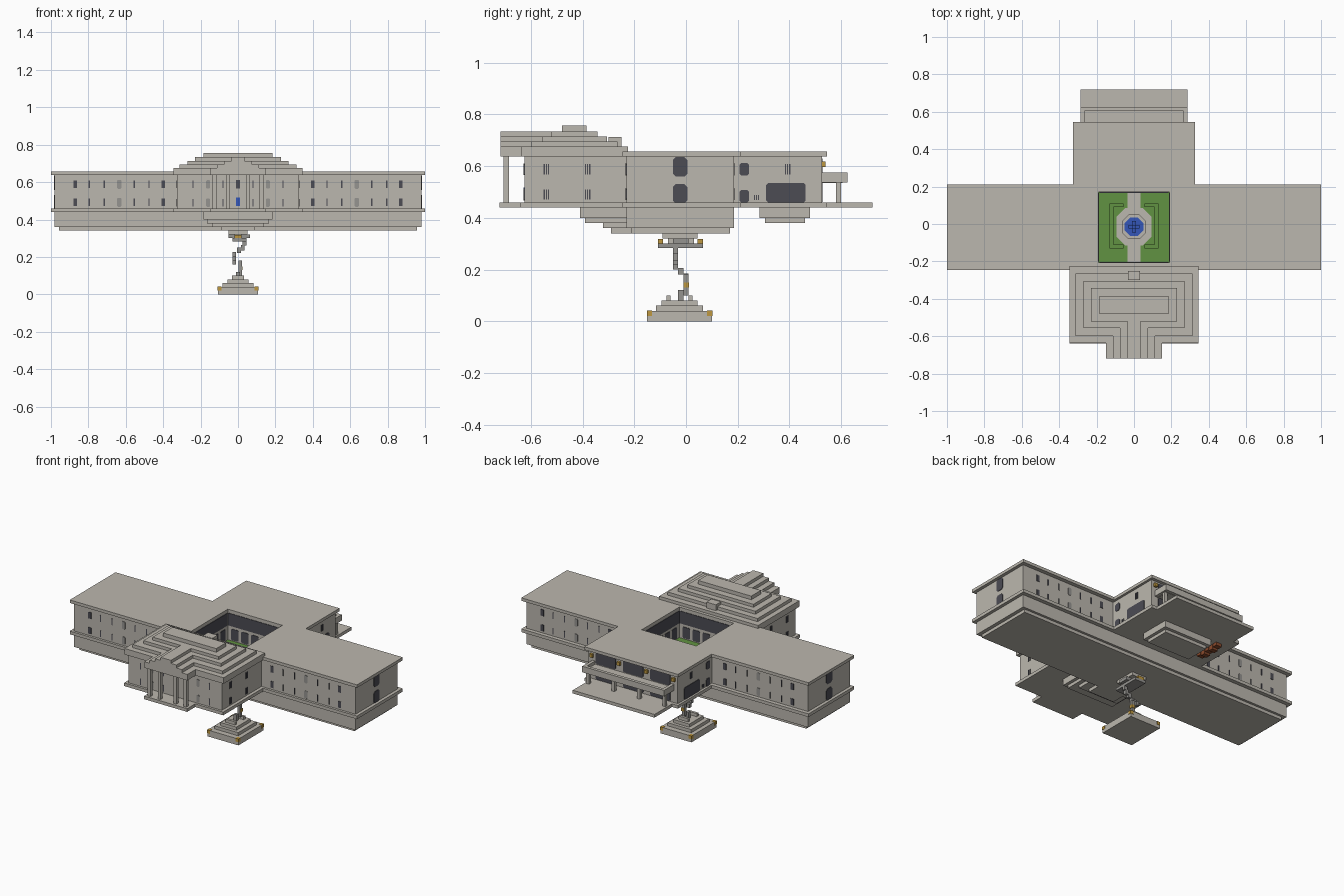
import bpy, bmesh

cube = bpy.data.objects.get("Cube")
if cube:
    bpy.data.objects.remove(cube, do_unlink=True)


def material(name, r, g, b):
    m = bpy.data.materials.new(name)
    m.use_nodes = True
    m.diffuse_color = (r, g, b, 1)
    m.node_tree.nodes["Principled BSDF"].inputs["Base Color"].default_value = (r, g, b, 1)
    return m


STONE = material("pale stone", .50, .475, .425)
GREY = material("mid grey", .30, .295, .28)
DARK = material("dark glass", .072, .072, .088)
GRASS = material("grass green", .12, .29, .054)
WATER = material("water blue", .034, .093, .48)
GOLD = material("lamp gold", .51, .31, .05)
BROWN = material("red brown", .26, .07, .026)


def prism(name, points, lo, hi, mat, axis="z"):
    """Extrude a flat outline from lo to hi along an axis."""
    place = {"z": lambda a, b, h: (a, b, h),
             "y": lambda a, b, h: (a, h, b),
             "x": lambda a, b, h: (h, a, b)}[axis]
    bm = bmesh.new()
    low = [bm.verts.new(place(a, b, lo)) for a, b in points]
    top = [bm.verts.new(place(a, b, hi)) for a, b in points]
    bm.faces.new(low)
    bm.faces.new(top)
    n = len(points)
    for i in range(n):
        j = (i + 1) % n
        bm.faces.new((low[i], low[j], top[j], top[i]))
    bmesh.ops.recalc_face_normals(bm, faces=bm.faces)
    mesh = bpy.data.meshes.new(name)
    bm.to_mesh(mesh)
    bm.free()
    mesh.materials.append(mat)
    ob = bpy.data.objects.new(name, mesh)
    bpy.context.collection.objects.link(ob)
    return ob


def box(name, x0, x1, y0, y1, z0, z1, mat=STONE):
    return prism(name, [(x0, y0), (x1, y0), (x1, y1), (x0, y1)], z0, z1, mat)


def mid(name, x, y0, y1, z0, z1, mat=STONE):
    return box(name, -x, x, y0, y1, z0, z1, mat)


def mirrored(half):
    return half + [(-x, y) for x, y in reversed(half)]


def cut_corners(a, b, w, h, c):
    """Rectangle outline with clipped corners."""
    w, h = w / 2, h / 2
    return [(a - w + c, b - h), (a + w - c, b - h), (a + w, b - h + c), (a + w, b + h - c),
            (a + w - c, b + h), (a - w + c, b + h), (a - w, b + h - c), (a - w, b - h + c)]


def pane(name, axis, wall, a, z, w, h, mat=DARK, clip=.2):
    """Thin window plate on a wall plane."""
    prism(name, cut_corners(a, z, w, h, clip * min(w, h)), wall - .003, wall + .003, mat, axis)


# Floor slab, walls and roof of the cross-shaped building
mid("lower_hull", .98, -.23, .185, .36, .44)
mid("hull_bottom", .957, -.21, .17, .34, .36)
prism("floor_slab", mirrored([(.15, -.72), (.15, -.64), (.345, -.64), (.345, -.245), (1, -.245),
                              (1, .21), (.325, .21), (.325, .545), (.285, .545), (.285, .72)]),
      .44, .46, STONE)
walls = prism("walls", mirrored([(.325, -.625), (.325, -.23), (.98, -.23), (.98, .185),
                                 (.31, .185), (.31, .525)]), .46, .64, STONE)
roof = prism("roof", mirrored([(1, -.245), (1, .21), (.325, .21), (.325, .545)]),
             .637, .656, STONE)

# Courtyard opening
cutter = mid("courtyard_cutter", .19, -.205, .17, .455, .8)
cutter.hide_render = True
for ob in (walls, roof):
    mod = ob.modifiers.new("courtyard", "BOOLEAN")
    mod.operation = "DIFFERENCE"
    mod.solver = "EXACT"
    mod.object = cutter
    bpy.context.view_layer.objects.active = ob
    bpy.ops.object.modifier_apply(modifier=mod.name)
bpy.data.objects.remove(cutter, do_unlink=True)

# Basement steps under the front hall and the back terrace
for x, y, z in ((.185, -.41, .40), (.165, -.39, .38), (.14, -.32, .36), (.09, -.29, .34)):
    mid("front_basement", x, y, -.2, z, .44)
mid("back_basement", .17, .285, .48, .40, .44)
mid("back_basement_bottom", .15, .305, .46, .38, .40)
for i in range(5):
    y = .31 + i * .035
    box("hanging_stair", -.25, -.21, y, y + .03, .42 - (i % 2) * .01, .44, BROWN)

# Stepped front roof with a stepped gable over the porch
tiers = ((.345, -.636, -.225, .637, .675), (.313, -.60, -.265, .675, .695),
         (.27, -.555, -.305, .695, .714), (.23, -.52, -.342, .714, .733),
         (.185, -.48, -.385, .733, .756))
for x, y0, y1, z0, z1 in tiers:
    mid("roof_tier", x, y0, y1, z0, z1)
for i, (x, *_, z0, z1) in enumerate(tiers[:4]):
    mid("porch_gable", .15 - i * .038, -.718, -.45, z0, z1)
mid("roof_back_tab", .033, -.25, -.3, .675, .712)

# Porch columns
for s in (-1, 1):
    for x in (.055, .125):
        box("porch_column", s * x - .01, s * x + .01, -.705, -.685, .46, .64)

# Windows in mirrored sets
for s in (-1, 1):
    for wall in (-.23, .185):
        for z in (.492, .588):
            for x in (.4, .87):
                pane("square_window", "y", wall, s * x, z, .02, .04, DARK, 0)
            pane("arched_niche", "y", wall, s * .635, z, .022, .048, GREY)
            for x in (.475, .555, .715, .795):
                pane("slit_window", "y", wall, s * x, z, .006, .04, DARK, 0)
    for z in (.49, .588):
        for x in (.08, .24):
            pane("hall_slit", "y", -.625, s * x, z, .006, .04, DARK, 0)
        pane("hall_niche", "y", -.625, s * .16, z, .02, .045, GREY)
        for y in (-.54, -.38):
            for d in (-.008, 0, .008):
                pane("hall_side_slit", "x", s * .325, y + d, z, .004, .04, DARK, 0)
    for z in (.493, .597):
        pane("end_window", "x", s * .98, -.023, z, .056, .076)
    for z in (.483, .588):
        pane("wing_window", "x", s * .31, .225, z, .038, .048)
    pane("wing_large_window", "x", s * .31, .386, .497, .152, .076, DARK, .1)
    for d in (-.008, 0, .008):
        pane("wing_slit", "x", s * .31, .393 + d, .588, .004, .04, DARK, 0)
        pane("wing_low_slit", "x", s * .31, .272 + d, .478, .004, .02, DARK, 0)
pane("hall_centre_window", "y", -.625, 0, .588, .02, .045, DARK, 0)
pane("hall_doorway", "y", -.625, 0, .495, .02, .045, WATER, 0)

# Back terrace: glazing, lamps, posts and a rimmed canopy
for x in (-.19, 0, .19):
    pane("terrace_glazing", "y", .525, x, .5, .14, .076, DARK, .1)
    pane("upper_glazing", "y", .525, x, .595, .14, .07, DARK, .1)
for x in (-.285, -.095, .095, .285):
    box("terrace_lamp", x - .01, x + .01, .522, .54, .597, .618, GOLD)
    x *= .93
    box("terrace_post", x - .01, x + .01, .58, .60, .46, .54)
mid("canopy_floor", .265, .52, .605, .535, .555)
mid("canopy_rim", .285, .605, .625, .537, .575)
for s in (-1, 1):
    a, b = sorted((s * .265, s * .285))
    box("canopy_side_rim", a, b, .52, .605, .537, .575)

# Courtyard glazing, ledge and piers
for wall in (-.205, .17):
    pane("court_upper_glass", "y", wall, 0, .595, .37, .078, DARK, 0)
    for x in (-.14, -.07, 0, .07, .14):
        pane("court_lower_glass", "y", wall, x, .505, .05, .07, DARK, .1)
for wall in (-.19, .19):
    pane("court_upper_glass", "x", wall, -.0175, .595, .365, .078, DARK, 0)
    for y in (-.155, -.085, -.0175, .05, .12):
        pane("court_lower_glass", "x", wall, y, .505, .05, .07, DARK, .1)

# Garden, hedges and fountain
mid("lawn", .19, -.205, .17, .455, .464, GRASS)
mid("garden_path", .035, -.205, .17, .46, .468)
prism("fountain_court", cut_corners(0, -.015, .185, .2, .045), .46, .467, STONE)
for s in (-1, 1):
    a, b = sorted((s * .11, s * .13))
    box("hedge_side", a, b, -.12, .09, .46, .482, GRASS)
    for y in (-.13, .09):
        a, b = sorted((s * .055, s * .13))
        box("hedge_end", a, b, y, y + .02, .46, .482, GRASS)
prism("fountain_rim", cut_corners(0, -.015, .13, .13, .035), .46, .48, STONE)
prism("fountain_pool", cut_corners(0, -.015, .1, .1, .03), .47, .488, WATER)
for w, d in ((.03, .01), (.01, .03)):
    mid("fountain_jet", w, -.015 - d, -.015 + d, .48, .51, WATER)
mid("fountain_spout", .01, -.025, -.005, .5, .525, WATER)

# Stepped pedestal with corner lamps
for x, y, z in ((.108, .125, 0), (.082, .09, .04), (.055, .07, .06)):
    mid("pedestal_step", x, -.025 - y, -.025 + y, z, z + (.02 if z else .04))
for s in (-1, 1):
    mid("pedestal_cap", .033, -.025 + s * .043 - .008, -.025 + s * .043 + .008, .08, .10)
    for t in (-1, 1):
        x, y = s * .099, -.025 + t * .116
        box("pedestal_lamp", x - .0105, x + .0105, y - .0105, y + .0105, .02, .041, GOLD)

# Hanging chain, drawn as a stepped run of blocks
links = ((-.0, -.02, .08, .12), (.012, 0, .10, .18), (-.02, 0, .16, .185), (-.02, -.02, .18, .205),
         (-.02, -.04, .2, .225), (.005, -.04, .22, .25), (.025, -.04, .235, .265),
         (.035, -.04, .26, .29))
for x, y, z0, z1 in links:
    box("chain_link", x - .01, x + .01, y - .01, y + .01, z0, z1, GREY)
box("chain_lamp", .005, .025, -.009, .012, .13, .15, GOLD)

# Anchor frame beneath the hull
box("anchor_bar", -.03, .045, -.108, .065, .283, .3, GREY)
box("anchor_cross", -.05, .065, -.05, .01, .3, .32, GREY)
for y in (-.098, -.06, .02, .055):
    lamp = y in (-.098, .055)
    box("anchor_lamp" if lamp else "anchor_block", -.02, .02, y - .01, y + .01,
        .298, .318 if lamp else .34, GOLD if lamp else STONE)
mid("anchor_mount", .05, -.09, .045, .32, .34)
